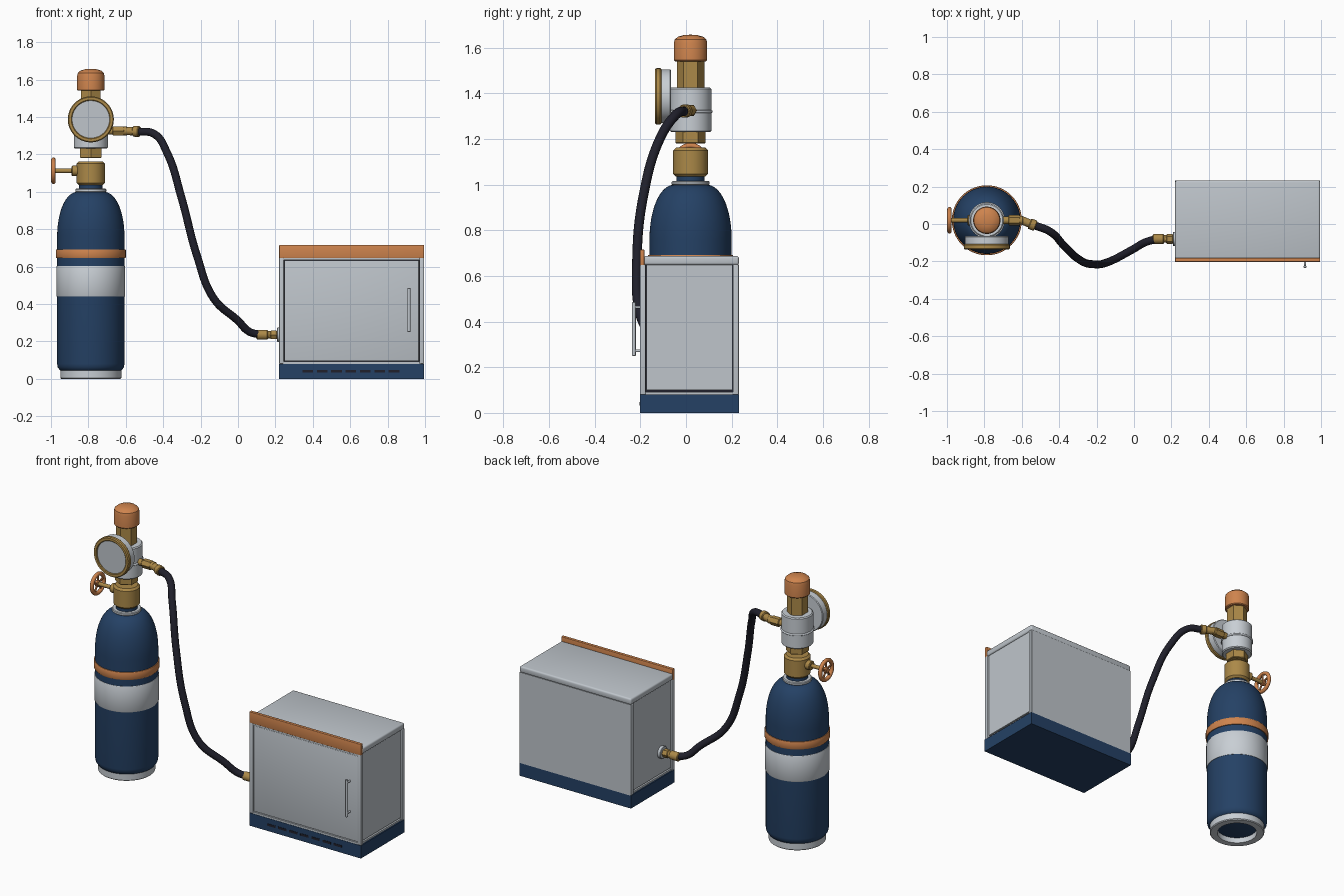
import bpy, bmesh, math
from mathutils import Vector, Matrix

cube = bpy.data.objects.get("Cube")
if cube:
    bpy.data.objects.remove(cube, do_unlink=True)


def material(name, r, g, b, metallic=0.0):
    m = bpy.data.materials.new(name)
    m.use_nodes = True
    m.diffuse_color = (r, g, b, 1)
    m.node_tree.nodes["Principled BSDF"].inputs["Base Color"].default_value = (r, g, b, 1)
    return m


NAVY = material("navy paint", 0.018, 0.053, 0.13)
ORANGE = material("orange paint", 0.62, 0.23, 0.075)
BRASS = material("brass", 0.41, 0.25, 0.065)
STEEL = material("light steel", 0.52, 0.56, 0.60)
WHITE = material("pale grey", 0.58, 0.62, 0.66)
RUBBER = material("black rubber", 0.014, 0.014, 0.024)


def finish(name, bm, mat, smooth=True):
    bmesh.ops.remove_doubles(bm, verts=bm.verts, dist=1e-5)
    bmesh.ops.recalc_face_normals(bm, faces=bm.faces)
    me = bpy.data.meshes.new(name)
    bm.to_mesh(me)
    bm.free()
    ob = bpy.data.objects.new(name, me)
    bpy.context.collection.objects.link(ob)
    me.materials.append(mat)
    if smooth:
        bpy.ops.object.select_all(action='DESELECT')
        ob.select_set(True)
        bpy.context.view_layer.objects.active = ob
        bpy.ops.object.shade_smooth_by_angle(angle=math.radians(35))
    return ob


def lathe(name, mat, profile, origin, axis=(0, 0, 1), segs=48):
    """Spin (radius, height) points about an axis; six segments give a hexagon."""
    bm = bmesh.new()
    start = Matrix.Rotation(math.pi / 2, 4, 'Z')
    vs = [bm.verts.new(start @ Vector((r, 0, h))) for r, h in profile]
    es = [bm.edges.new(p) for p in zip(vs, vs[1:])]
    bmesh.ops.spin(bm, geom=vs + es, axis=(0, 0, 1), cent=(0, 0, 0),
                   angle=math.tau, steps=segs, use_duplicate=False)
    turn = Vector((0, 0, 1)).rotation_difference(Vector(axis)).to_matrix().to_4x4()
    bmesh.ops.transform(bm, matrix=Matrix.Translation(origin) @ turn, verts=bm.verts)
    return finish(name, bm, mat)


def rod(name, mat, r, h0, h1, origin, axis=(0, 0, 1), segs=48, c=0.004):
    """Chamfered solid cylinder or prism between two heights on the axis."""
    return lathe(name, mat, [(0, h0), (r - c, h0), (r, h0 + c), (r, h1 - c),
                             (r - c, h1), (0, h1)], origin, axis, segs)


def box(name, mat, x, y, z, bevel=0.0):
    bm = bmesh.new()
    size = [b - a for a, b in (x, y, z)]
    mid = [(a + b) / 2 for a, b in (x, y, z)]
    bmesh.ops.create_cube(bm, size=1, matrix=Matrix.Translation(mid) @ Matrix.Diagonal((*size, 1)))
    if bevel:
        bmesh.ops.bevel(bm, geom=bm.edges[:], offset=bevel, segments=3, profile=0.5,
                        affect='EDGES')
    return finish(name, bm, mat, bool(bevel))


def ring(r, t, h=0.0, n=12):
    """Closed round profile for a torus."""
    return [(r + t * math.cos(i * math.tau / n), h + t * math.sin(i * math.tau / n))
            for i in range(n + 1)]


# Gas bottle
C = (-0.787, 0.02, 0)
R = 0.18
dome = [(0.065 + (R - 0.065) * math.cos(a) ** 0.9, 0.76 + 0.24 * math.sin(a))
        for a in (i * math.pi / 32 for i in range(16))]
lathe("bottle_body", NAVY, [(0, 0.03), (0.14, 0.035), (0.165, 0.045), (0.177, 0.062), (R, 0.08)]
      + dome + [(0.062, 1.0), (0.062, 1.045), (0, 1.045)], C, segs=64)
lathe("foot_ring", WHITE, [(0.118, 0), (0.158, 0), (0.163, 0.005), (0.163, 0.045),
                           (0.118, 0.045), (0.118, 0)], C, segs=64)
for name, mat, r, z0, z1 in (("label_band", WHITE, 0.184, 0.44, 0.603),
                             ("bottle_stripe", ORANGE, 0.187, 0.645, 0.692)):
    lathe(name, mat, [(R - 0.01, z0), (r - 0.002, z0), (r, z0 + 0.004), (r, z1 - 0.004),
                      (r - 0.002, z1), (R - 0.01, z1), (R - 0.01, z0)], C, segs=64)
rod("neck_ring", WHITE, 0.083, 0.998, 1.016, C)

# Bottle valve with handwheel
rod("valve_body", BRASS, 0.076, 1.035, 1.162, C, c=0.012)
W = (C[0], C[1], 1.112)
LEFTWARD = (-1, 0, 0)
rod("valve_gland", BRASS, 0.028, 0.06, 0.102, W, LEFTWARD)
rod("valve_stem", BRASS, 0.012, 0.09, 0.205, W, LEFTWARD, 24, 0.002)
lathe("handwheel_rim", ORANGE, ring(0.059, 0.012, 0.2), W, LEFTWARD)
rod("handwheel_hub", ORANGE, 0.02, 0.19, 0.212, W, LEFTWARD, 24)
for i in range(5):
    a = i * math.tau / 5 + math.pi / 2
    rod("handwheel_spoke", ORANGE, 0.006, 0.01, 0.058, (W[0] - 0.2, W[1], W[2]),
        (0, math.cos(a), math.sin(a)), 10, 0.001)

# Pressure regulator
rod("regulator_nut", BRASS, 0.066, 1.18, 1.235, C, segs=6)
rod("regulator_body", WHITE, 0.091, 1.23, 1.425, C, c=0.006)
lathe("regulator_seam", WHITE, ring(0.091, 0.006, 1.32), C)
rod("regulator_bonnet", BRASS, 0.06, 1.42, 1.55, C, segs=6, c=0.002)
lathe("adjusting_cap", ORANGE, [(0, 1.54), (0.068, 1.54), (0.073, 1.545), (0.073, 1.62),
                                (0.069, 1.636), (0.055, 1.648), (0.03, 1.655), (0, 1.657)], C)

# Pressure gauge
G = (C[0], C[1], 1.387)
FRONT = (0, -1, 0)
rod("gauge_case", WHITE, 0.117, 0.085, 0.135, G, FRONT, 64)
lathe("gauge_bezel", BRASS, [(0.1, 0.128), (0.119, 0.128), (0.123, 0.133), (0.123, 0.15),
                             (0.118, 0.156), (0.104, 0.156), (0.1, 0.152), (0.1, 0.128)],
      G, FRONT, 64)
rod("gauge_face", STEEL, 0.102, 0.13, 0.148, G, FRONT, 64, 0.001)

# Outlet fitting, ending in a slightly turned hose tail
OUT = (C[0], 0.02, 1.325)
RIGHTWARD = (1, 0, 0)
rod("outlet_stem", BRASS, 0.02, 0.08, 0.14, OUT, RIGHTWARD, 32)
rod("outlet_nut", BRASS, 0.028, 0.115, 0.178, OUT, RIGHTWARD, 6)
rod("outlet_collar", BRASS, 0.024, 0.17, 0.196, OUT, RIGHTWARD, 32)
TAIL = Vector((-0.6, 0.02, 1.325))
turned = Vector((0.92, -0.38, -0.04)).normalized()
rod("hose_tail", BRASS, 0.022, -0.01, 0.06, TAIL, turned, 32)
rod("hose_ferrule", BRASS, 0.029, 0.045, 0.08, TAIL, turned, 32)

# Hose
path = [(-0.54, -0.004, 1.322), (-0.45, -0.04, 1.31), (-0.38, -0.11, 1.21), (-0.3, -0.185, 0.96),
        (-0.22, -0.215, 0.66), (-0.13, -0.2, 0.43), (0, -0.132, 0.31),
        (0.06, -0.098, 0.252), (0.12, -0.08, 0.235)]
cu = bpy.data.curves.new("hose", 'CURVE')
cu.dimensions = '3D'
cu.bevel_depth = 0.021
cu.bevel_resolution = 5
cu.use_fill_caps = True
sp = cu.splines.new('BEZIER')
sp.resolution_u = 14
sp.bezier_points.add(len(path) - 1)
for p, co in zip(sp.bezier_points, path):
    p.co = co
    p.handle_left_type = p.handle_right_type = 'AUTO'
hose = bpy.data.objects.new("hose", cu)
bpy.context.collection.objects.link(hose)
cu.materials.append(RUBBER)

# Cabinet inlet
IN = (0, -0.08, 0.235)
rod("inlet_ferrule", BRASS, 0.026, 0.1, 0.16, IN, RIGHTWARD, 32)
rod("inlet_stem", BRASS, 0.02, 0.15, 0.22, IN, RIGHTWARD, 32)
rod("inlet_nut", BRASS, 0.026, 0.172, 0.21, IN, RIGHTWARD, 6)
rod("inlet_flange", STEEL, 0.038, 0.209, 0.24, IN, RIGHTWARD, 32, 0.002)

# Cabinet carcass
X0, X1, Y0, Y1 = 0.22, 0.995, -0.202, 0.232
box("cabinet_base", NAVY, (X0, X1), (Y0, Y1), (0, 0.08))
box("cabinet_core", RUBBER, (X0 + 0.02, X1 - 0.02), (Y0 + 0.02, Y1 - 0.02), (0.07, 0.65))
box("back_panel", STEEL, (X0 + 0.003, X1 - 0.003), (Y1 - 0.012, Y1), (0.08, 0.65))
for x in (X0, X1 - 0.025):
    for y in (Y0, Y1 - 0.027):
        box("corner_post", STEEL, (x, x + 0.025), (y, y + 0.025), (0.08, 0.65), 0.004)
for x in (X0 + 0.008, X1 - 0.024):
    box("side_panel", STEEL, (x, x + 0.016), (Y0 + 0.028, Y1 - 0.028), (0.1, 0.65))
    box("side_sill", STEEL, (x, x + 0.016), (Y0 + 0.02, Y1 - 0.02), (0.08, 0.091))
for z in (0.08, 0.635):
    box("front_rail", STEEL, (X0 + 0.02, X1 - 0.02), (Y0 + 0.002, Y0 + 0.025), (z, z + 0.012))
box("door", STEEL, (X0 + 0.028, X1 - 0.028), (Y0 + 0.006, Y0 + 0.025), (0.095, 0.632), 0.002)
box("lid", STEEL, (X0, X1), (Y0 + 0.015, Y1), (0.648, 0.687), 0.01)
box("front_trim", ORANGE, (X0, X1), (Y0, Y0 + 0.02), (0.645, 0.715), 0.003)

# Door handle
rod("handle_bar", STEEL, 0.008, 0.25, 0.485, (0.914, -0.228, 0), (0, 0, 1), 20, 0.002)
for z in (0.272, 0.463):
    rod("handle_post", STEEL, 0.006, 0, 0.035, (0.914, -0.192, z), FRONT, 16, 0.001)

# Base vents
for i in range(7):
    x = 0.345 + i * 0.0767
    box("vent_slot", RUBBER, (x, x + 0.057), (Y0 - 0.002, Y0 + 0.003), (0.033, 0.047))
